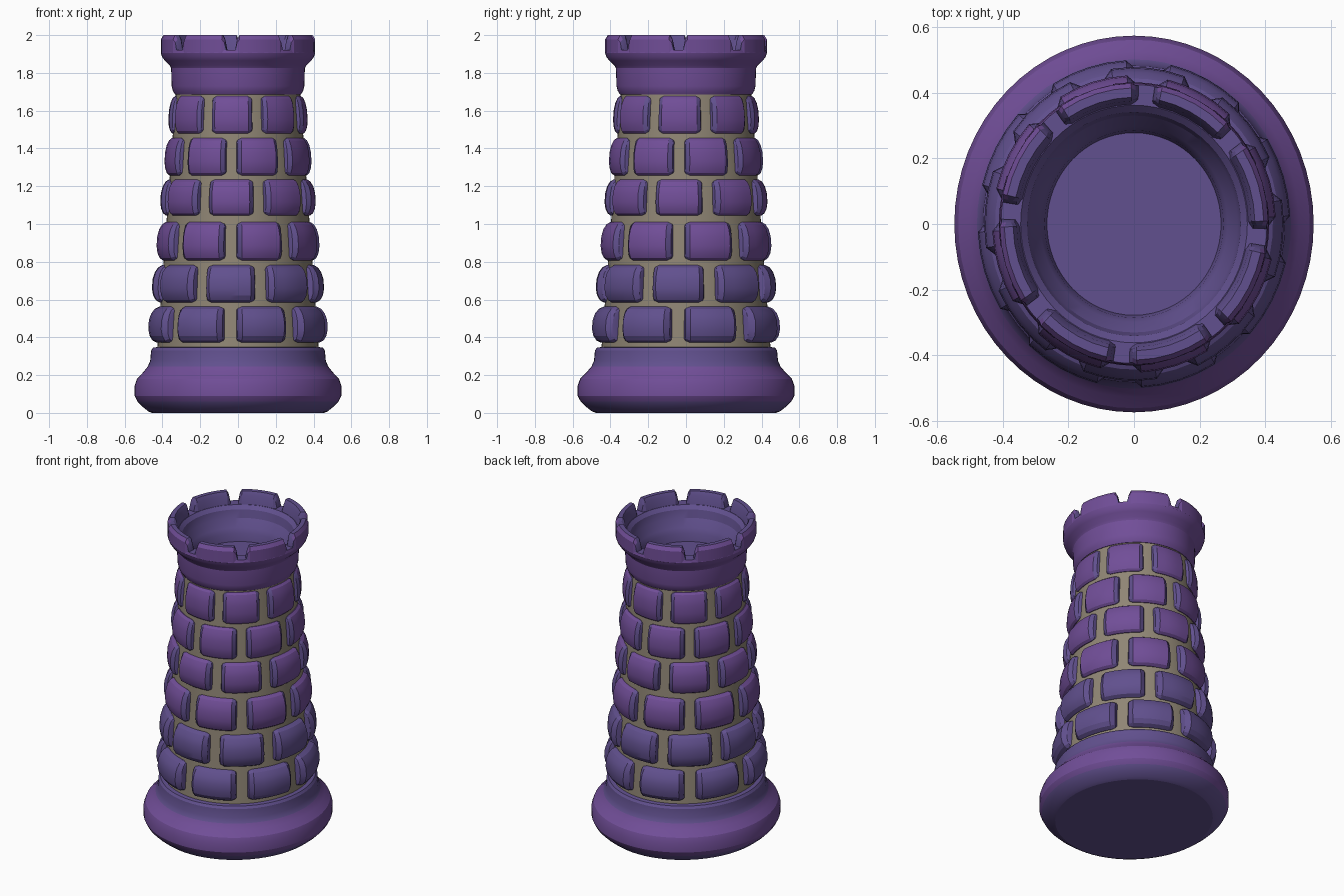
import bpy, bmesh, math

if "Cube" in bpy.data.objects:
    bpy.data.objects.remove(bpy.data.objects["Cube"])

YS = 1.048          # the tower is slightly wider front to back
SEG = 64


def material(name, rgb):
    m = bpy.data.materials.new(name)
    lin = [((c / 255 + 0.055) / 1.055) ** 2.4 for c in rgb]
    m.diffuse_color = (*lin, 1)
    m.use_nodes = True
    m.node_tree.nodes["Principled BSDF"].inputs["Base Color"].default_value = m.diffuse_color
    return m


PURPLE = material("purple stone", (113, 78, 152))
BLUE = material("blue violet stone", (97, 80, 142))
MORTAR = material("grey beige mortar", (144, 134, 117))


def polar(r, deg, z):
    a = math.radians(deg)
    return (r * math.cos(a), YS * r * math.sin(a), z)


def finish(bm, name, mats, angle=20):
    bmesh.ops.recalc_face_normals(bm, faces=bm.faces)
    me = bpy.data.meshes.new(name)
    bm.to_mesh(me)
    bm.free()
    for m in mats:
        me.materials.append(m)
    ob = bpy.data.objects.new(name, me)
    bpy.context.collection.objects.link(ob)
    bpy.ops.object.select_all(action='DESELECT')
    ob.select_set(True)
    bpy.context.view_layer.objects.active = ob
    bpy.ops.object.shade_smooth_by_angle(angle=math.radians(angle))
    return ob


def lathe(name, profile, mats, rule=None):
    """Turn an (r, z) profile; open ends are capped. rule(i) picks the colour of band i."""
    bm = bmesh.new()
    rings = [[bm.verts.new(polar(r, 360 * k / SEG, z)) for k in range(SEG)] for r, z in profile]
    for i, (a, b) in enumerate(zip(rings, rings[1:])):
        for k in range(SEG):
            n = (k + 1) % SEG
            f = bm.faces.new((a[k], a[n], b[n], b[k]))
            f.material_index = rule(i) if rule else 0
    for ring, i in ((rings[0], 0), (rings[-1], len(profile) - 2)):
        f = bm.faces.new(ring)
        f.material_index = rule(i) if rule else 0
    return finish(bm, name, mats)


def sweep(bm, sections, rule):
    """Skin a list of (angle, [(r, z)...]) closed sections around the axis."""
    rings = [[bm.verts.new(polar(r, ang, z)) for r, z in pts] for ang, pts in sections]
    n = len(rings[0])
    for i, (a, b) in enumerate(zip(rings, rings[1:])):
        for k in range(n):
            f = bm.faces.new((a[k], a[(k + 1) % n], b[(k + 1) % n], b[k]))
            f.material_index = rule(i, k)
    for ring in (rings[0], rings[-1]):
        bm.faces.new(ring).material_index = 1


# Flared foot
lathe("base", [(0.455, 0), (0.475, 0.008), (0.508, 0.035), (0.532, 0.06), (0.547, 0.09),
               (0.547, 0.145), (0.535, 0.18), (0.502, 0.215), (0.478, 0.245), (0.465, 0.275),
               (0.46, 0.33), (0.45, 0.345), (0.42, 0.35)],
      [PURPLE, BLUE], lambda i: 1 if i < 3 or i >= 8 else 0)


# Mortar shaft
def shaft_r(z):
    return 0.427 - 0.0725 * (z - 0.345)


lathe("mortar_shaft", [(shaft_r(z), z) for z in (0.33, 0.8, 1.25, 1.71)], [MORTAR])

# Brick courses: bottom, top, outer radius, main colour index
COURSES = [(0.372, 0.562, 0.474, 1), (0.585, 0.782, 0.454, 1), (0.808, 1.01, 0.43, 0),
           (1.045, 1.235, 0.41, 0), (1.258, 1.455, 0.388, 0), (1.48, 1.677, 0.367, 0)]


def brick_section(z0, z1, r_out, height, depth):
    c, h = (z0 + z1) / 2, (z1 - z0) / 2 * height
    pts = [(shaft_r(c + h) - 0.03, c + h), (shaft_r(c - h) - 0.03, c - h)]
    for t, d in ((-1, 0.12), (-0.88, 0.52), (-0.62, 0.83), (-0.25, 1),
                 (0.25, 1), (0.62, 0.83), (0.88, 0.52), (1, 0.12)):
        z = c + t * h
        pts.append((shaft_r(z) + (r_out - shaft_r(c)) * d * depth, z))
    return pts


STATIONS = [(-18.2, 0.8, 0.1), (-17.4, 0.9, 0.55), (-14.2, 1, 1), (-7, 1, 1), (0, 1, 1),
            (7, 1, 1), (14.2, 1, 1), (17.4, 0.9, 0.55), (18.2, 0.8, 0.1)]
for row, (z0, z1, r_out, tone) in enumerate(COURSES):
    bm = bmesh.new()
    start = 17 if row % 2 == 0 else -5.5
    for b in range(8):
        mid = start + 45 * b
        secs = [(mid + a, brick_section(z0, z1, r_out, h, d)) for a, h, d in STATIONS]
        # bevelled sides of each brick are the bluer tone
        sweep(bm, secs, lambda i, k: 1 if i < 2 or i > 5 else tone)
    finish(bm, f"brick_course_{row + 1}", [PURPLE, BLUE])

# Collar, crown wall and sunken floor
lathe("crown", [(0.30, 1.685), (0.333, 1.685), (0.345, 1.705), (0.351, 1.73), (0.354, 1.825),
                (0.362, 1.84), (0.388, 1.865), (0.402, 1.885), (0.409, 1.905), (0.405, 1.922),
                (0.345, 1.922), (0.325, 1.90), (0.315, 1.85), (0.285, 1.80), (0.272, 1.77),
                (0.265, 1.72)],
      [PURPLE, BLUE], lambda i: 1 if i >= 9 else 0)

# Battlement blocks
bm = bmesh.new()
for b in range(8):
    mid = 17 + 45 * b
    secs = []
    for a, top, s in ((-19, 1.93, 0.006), (-17.6, 1.978, 0.006), (-15.8, 2.0, 0), (-8, 2.0, 0),
                      (0, 2.0, 0), (8, 2.0, 0), (15.8, 2.0, 0), (17.6, 1.978, 0.006),
                      (19, 1.93, 0.006)):
        mid_z = 1.91 + (top - 1.91) * 0.75
        secs.append((mid + a, [(0.345 + s, 1.905), (0.409 - s / 2, 1.905), (0.409 - s, mid_z),
                               (0.395 - s, top), (0.368 + s, top), (0.357 + s, mid_z)]))
    sweep(bm, secs, lambda i, k: 0 if k in (1, 2) and 0 < i < 7 else 1)
finish(bm, "battlements", [PURPLE, BLUE])
